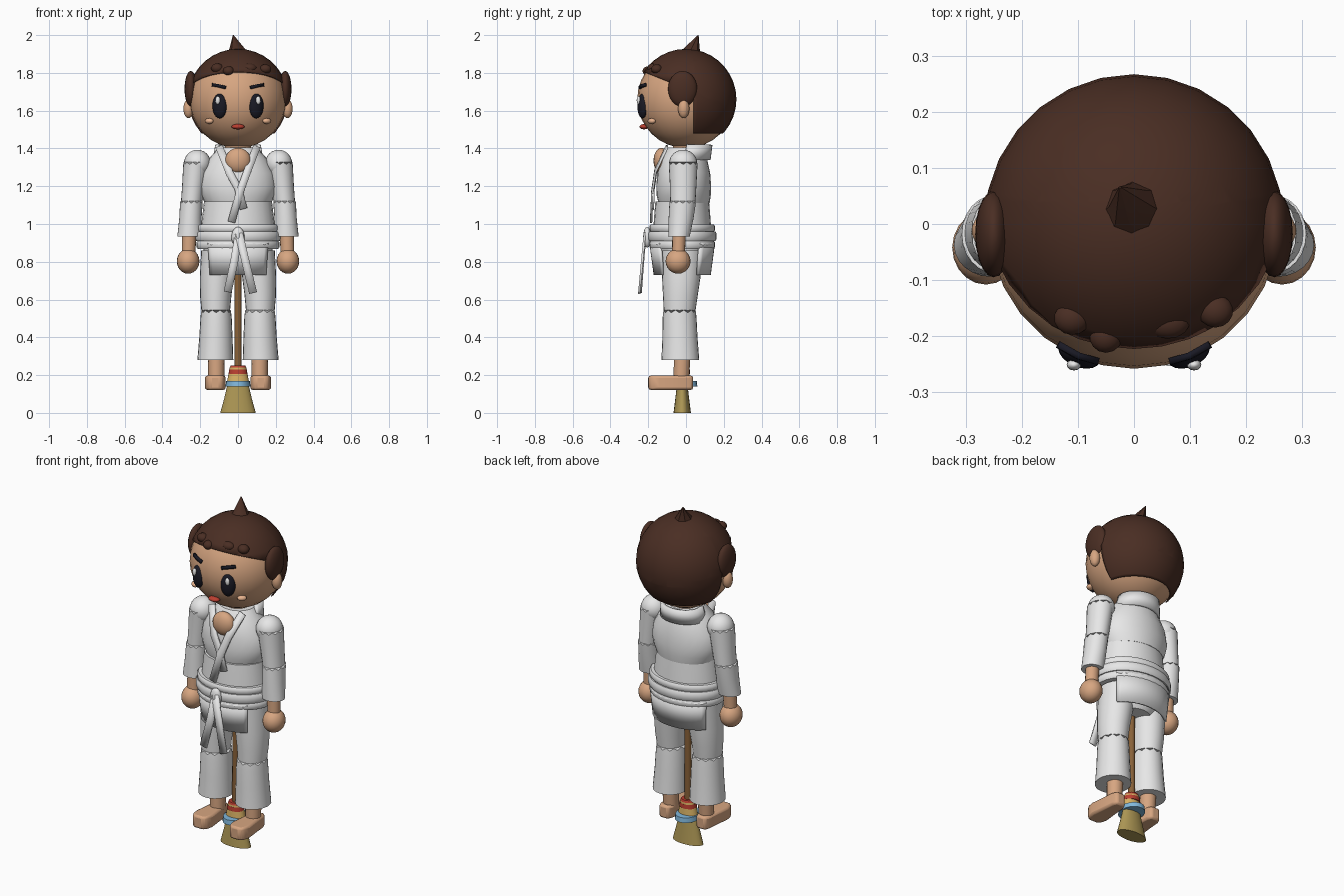
import bpy, bmesh
from math import sin, cos, pi, radians
from mathutils import Matrix, Vector

if "Cube" in bpy.data.objects:
    bpy.data.objects.remove(bpy.data.objects["Cube"])


def material(name, r, g, b):
    m = bpy.data.materials.new(name)
    m.use_nodes = True
    m.diffuse_color = (r, g, b, 1)
    m.node_tree.nodes["Principled BSDF"].inputs["Base Color"].default_value = (r, g, b, 1)
    return m


SKIN = material("skin", .68, .38, .22)
CHEEK = material("cheek", .8, .45, .27)
HAIR = material("brown hair", .068, .027, .017)
CLOTH = material("white cloth", .8, .8, .8)
DARK = material("dark eye", .01, .01, .018)
RED = material("red", .5, .05, .03)
BLUE = material("light blue", .22, .48, .72)
STRAW = material("straw", .42, .31, .09)
YELLOW = material("yellow binding", .7, .45, .13)
WOOD = material("wood", .25, .12, .04)


def finish(name, bm, mat, angle=35, thick=0):
    bmesh.ops.recalc_face_normals(bm, faces=bm.faces)
    me = bpy.data.meshes.new(name)
    bm.to_mesh(me)
    bm.free()
    me.materials.append(mat)
    for p in me.polygons:
        p.use_smooth = True
    me.set_sharp_from_angle(angle=radians(angle))
    ob = bpy.data.objects.new(name, me)
    bpy.context.collection.objects.link(ob)
    if thick:
        mod = ob.modifiers.new("thickness", "SOLIDIFY")
        mod.thickness = thick
        mod.offset = 0
    return ob


def ball(name, c, r, mat, turn=0, seg=20):
    """Ellipsoid, turned about z."""
    bm = bmesh.new()
    m = Matrix.Translation(c) @ Matrix.Rotation(turn, 4, "Z") @ Matrix.Diagonal((*r, 1))
    bmesh.ops.create_uvsphere(bm, u_segments=seg, v_segments=seg // 2 + 2, radius=1, matrix=m)
    return finish(name, bm, mat, 60)


def loft(name, secs, mat, n=24, arc=None, wave=0, thick=0):
    """Skin of ellipses (z, cx, cy, rx, ry); arc limits the angle, wave scallops the last ring."""
    bm = bmesh.new()
    a0, a1 = arc or (0, 2 * pi)
    count = n + 1 if arc else n
    rings = []
    for k, (z, cx, cy, rx, ry) in enumerate(secs):
        w = wave if k == len(secs) - 1 else 0
        angs = [a0 + (a1 - a0) * i / n for i in range(count)]
        rings.append([bm.verts.new((cx + rx * cos(a), cy + ry * sin(a), z + w * (i % 2)))
                      for i, a in enumerate(angs)])
    for low, high in zip(rings, rings[1:]):
        for i in range(n):
            j = (i + 1) % count
            bm.faces.new((low[i], low[j], high[j], high[i]))
    if not thick and not arc:
        bm.faces.new(rings[0])
        bm.faces.new(rings[-1])
    return finish(name, bm, mat, thick=thick)


def ribbon(name, pts, width, mat, thick=.012):
    """Flat band facing the front along a path of points."""
    bm = bmesh.new()
    rows = []
    for i, p in enumerate(pts):
        d = Vector(pts[min(i + 1, len(pts) - 1)]) - Vector(pts[max(i - 1, 0)])
        side = Vector((d.z, 0, -d.x)).normalized() * width / 2
        rows.append([bm.verts.new(Vector(p) + side), bm.verts.new(Vector(p) - side)])
    for a, b in zip(rows, rows[1:]):
        bm.faces.new((a[0], a[1], b[1], b[0]))
    return finish(name, bm, mat, thick=thick)


# Head and cropped hair cap
HZ = 1.66
ball("head", (0, 0, HZ), (.258, .258, .258), SKIN, seg=28)
bm = bmesh.new()
bmesh.ops.create_uvsphere(bm, u_segments=28, v_segments=18, radius=.264,
                          matrix=Matrix.Translation((0, 0, HZ)))
slope, brow, nape = Vector((0, .4, 1)), Vector((0, -.21, 1.8)), Vector((0, .04, 1.48))
for co, no in ((brow, slope), (nape, Vector((0, 1, 0))), (nape, Vector((0, 0, 1)))):
    bmesh.ops.bisect_plane(bm, geom=bm.verts[:] + bm.edges[:] + bm.faces[:], plane_co=co, plane_no=no)
bare = []
for f in bm.faces:
    c = f.calc_center_median()
    if (c - brow).dot(slope) < 0 and (c.y < nape.y or c.z < nape.z):
        bare.append(f)
bmesh.ops.delete(bm, geom=bare, context="FACES")
finish("hair_cap", bm, HAIR, 60, thick=.006)
loft("hair_spike", [(1.89, 0, .015, .065, .065), (1.93, -.005, .03, .04, .042),
                    (2, -.025, .065, .002, .002)], HAIR, n=8)
for i, (x, y, z, r) in enumerate([(-.11, -.168, 1.825, .033), (.06, -.175, 1.825, .04),
                                  (.145, -.155, 1.82, .032), (-.05, -.2, 1.81, .03)]):
    ball(f"fringe_curl_{i + 1}", (x, y, z), (r, .03, .025), HAIR, seg=14)

# Face
ball("mouth", (0, -.222, 1.515), (.035, .024, .014), RED, seg=14)
for s, side in ((1, "left"), (-1, "right")):
    ball(side + "_hair_tuft", (s * .25, -.018, 1.715), (.033, .077, .095), HAIR)
    ball(side + "_ear", (s * .262, -.012, 1.61), (.028, .03, .05), SKIN, seg=14)
    ball(side + "_eye", (s * .097, -.23, 1.625), (.04, .025, .066), DARK, s * .4)
    ball(side + "_eye_glint", (s * .107, -.251, 1.655), (.013, .01, .022), CLOTH, seg=12)
    ball(side + "_cheek", (s * .153, -.182, 1.545), (.026, .018, .015), CHEEK, s * .7, seg=14)
    ribbon(side + "_eyebrow", [(s * .065, -.245, 1.722), (s * .1, -.235, 1.731),
                               (s * .135, -.215, 1.737)], .017, DARK)

# Torso, neck and jacket
loft("neck", [(1.3, 0, 0, .07, .07), (1.45, 0, 0, .07, .07)], SKIN)
ball("bare_chest", (0, -.13, 1.335), (.068, .042, .068), SKIN)
loft("jacket_upper", [(1.11, 0, -.01, .175, .135), (1.15, 0, -.012, .195, .143),
                      (1.2, 0, -.012, .207, .145), (1.27, 0, -.012, .195, .14),
                      (1.35, 0, -.012, .15, .122), (1.405, 0, -.005, .1, .09)], CLOTH)
loft("jacket_lower", [(.95, 0, -.02, .2, .155), (1.05, 0, -.02, .188, .148),
                      (1.12, 0, -.02, .18, .142)], CLOTH)
loft("collar", [(1.34, 0, .02, .125, .1), (1.42, 0, .035, .11, .095)], CLOTH,
     arc=(-.3, pi + .3), thick=.02)
ribbon("under_lapel", [(-.1, -.1, 1.41), (-.045, -.16, 1.27), (0, -.172, 1.19), (.03, -.175, 1.08)],
       .04, CLOTH)
ribbon("over_lapel", [(.1, -.1, 1.41), (.05, -.162, 1.28), (.01, -.178, 1.17), (-.035, -.185, 1.01)],
       .04, CLOTH)
loft("hips", [(.73, 0, -.02, .1, .1), (.78, 0, -.02, .17, .13), (.92, 0, -.02, .19, .145)], CLOTH)
for name, mid, half in (("front", -pi / 2, .82), ("back", pi / 2, 1.0)):
    loft(f"jacket_skirt_{name}", [(.73, 0, -.02, .2, .145), (.9, 0, -.02, .215, .168)], CLOTH,
         n=14, arc=(mid - half, mid + half), thick=.012)

# Belt of stacked bands, knot and tails
for i, (z, grow, h) in enumerate([(.89, .0, .022), (.935, .008, .026), (.978, 0, .02)]):
    loft(f"belt_band_{i + 1}", [(z - h, 0, -.02, .213 + grow, .167 + grow),
                                (z - h / 2, 0, -.02, .22 + grow, .174 + grow),
                                (z + h / 2, 0, -.02, .22 + grow, .174 + grow),
                                (z + h, 0, -.02, .213 + grow, .167 + grow)], CLOTH, n=32)
ball("belt_knot", (0, -.205, .93), (.035, .022, .055), CLOTH, seg=12)
ribbon("belt_tail_right", [(.005, -.215, .95), (-.02, -.228, .8), (-.055, -.24, .64)], .042, CLOTH)
ribbon("belt_tail_left", [(.005, -.218, .95), (.04, -.232, .8), (.08, -.247, .635)], .042, CLOTH)

# Arms and legs
for s, side in ((1, "left"), (-1, "right")):
    ball(side + "_shoulder", (s * .215, -.015, 1.32), (.072, .075, .073), CLOTH)
    loft(side + "_upper_sleeve", [(1.1, s * .247, -.017, .056, .066), (1.2, s * .236, -.015, .06, .07),
                                  (1.315, s * .222, -.015, .068, .076)], CLOTH, wave=.012)
    loft(side + "_lower_sleeve", [(.935, s * .256, -.037, .065, .057), (1.03, s * .252, -.026, .059, .066),
                                  (1.11, s * .247, -.018, .06, .07)], CLOTH, wave=.012)
    loft(side + "_wrist", [(.83, s * .262, -.04, .036, .034), (.97, s * .258, -.036, .038, .036)], SKIN, n=16)
    ball(side + "_hand", (s * .264, -.042, .803), (.06, .066, .066), SKIN)

    loft(side + "_thigh", [(.52, s * .118, -.035, .074, .082), (.62, s * .118, -.03, .083, .092),
                           (.72, s * .112, -.025, .09, .102), (.86, s * .1, -.02, .095, .11)], CLOTH)
    loft(side + "_trouser_leg", [(.28, s * .12, -.03, .095, .1), (.4, s * .117, -.032, .088, .093),
                                 (.5, s * .116, -.034, .083, .09), (.53, s * .116, -.034, .08, .087)],
         CLOTH, wave=.014)
    loft(side + "_ankle", [(.18, s * .115, -.025, .042, .042), (.3, s * .115, -.02, .045, .045)], SKIN, n=14)
    # Foot outline: narrow heel, broad toes
    half = [(.028, .038), (.04, .01), (.046, -.06), (.055, -.14), (.048, -.18), (.03, -.2)]
    outline = half + [(-x, y) for x, y in reversed(half)]
    bm = bmesh.new()
    face = bm.faces.new([bm.verts.new((s * .12 + x, y, .122)) for x, y in outline])
    top = bmesh.ops.extrude_face_region(bm, geom=[face])["geom"]
    bmesh.ops.translate(bm, vec=(0, 0, .075), verts=[v for v in top if isinstance(v, bmesh.types.BMVert)])
    foot = finish(side + "_foot", bm, SKIN)
    bevel = foot.modifiers.new("soft_edges", "BEVEL")
    bevel.width, bevel.segments = .012, 2

# Broom
BY = -.02
for name, mat, n, secs in (
        ("broom_pole", WOOD, 12, [(.2, .02, .02), (.86, .018, .018)]),
        ("broom_bristles", STRAW, 20, [(0, .094, .046), (.08, .072, .036), (.15, .056, .028)]),
        ("broom_plate", BLUE, 20, [(.14, .066, .08), (.168, .063, .077)]),
        ("broom_neck", YELLOW, 20, [(.165, .058, .04), (.208, .05, .036)]),
        ("broom_lower_ring", RED, 20, [(.206, .05, .042), (.23, .047, .04)]),
        ("broom_binding", YELLOW, 20, [(.23, .046, .039), (.24, .044, .038)]),
        ("broom_upper_ring", RED, 20, [(.24, .044, .038), (.252, .038, .034)])):
    loft(name, [(z, 0, BY, rx, ry) for z, rx, ry in secs], mat, n=n)
